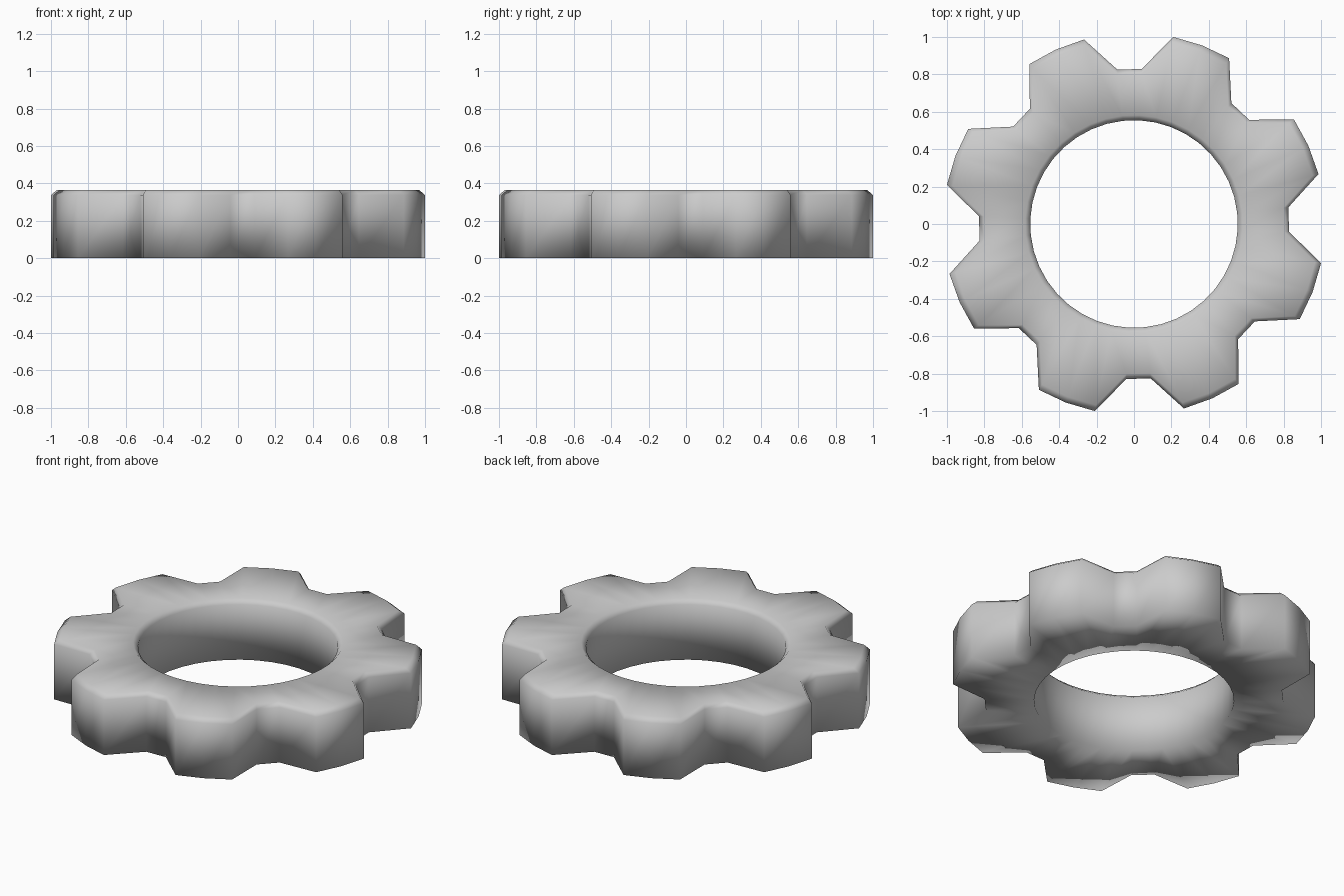
import bpy, bmesh
from math import sin, cos, radians

if "Cube" in bpy.data.objects:
    bpy.data.objects.remove(bpy.data.objects["Cube"])

TEETH, HEIGHT = 8, 0.365
R_HOLE, R_ROOT, R_TIP = 0.555, 0.83, 1.0218
PHASE = 24.15      # angle of the first tooth centre
BEVEL = 0.027

bm = bmesh.new()

def column(radius, angle):
    """Bottom and top vertex at a polar position."""
    x, y = radius * cos(angle), radius * sin(angle)
    return bm.verts.new((x, y, 0)), bm.verts.new((x, y, HEIGHT))

# Five steps per tooth: root, tip, tip middle, tip, root
inner, outer = [], []
for t in range(TEETH):
    for k, r in enumerate((R_ROOT, R_TIP, R_TIP, R_TIP, R_ROOT)):
        a = radians(PHASE + 45 * t + 9 * (k - 2))
        inner.append(column(R_HOLE, a))
        outer.append(column(r, a))

# Ring faces: top, bottom, outer wall, hole wall; note the upper rims
rims = []
n = len(outer)
for i in range(n):
    j = (i + 1) % n
    (ib, it), (jb, jt) = inner[i], inner[j]
    (ob, ot), (pb, pt) = outer[i], outer[j]
    bm.faces.new((it, ot, pt, jt))
    bm.faces.new((ib, jb, pb, ob))
    bm.faces.new((ob, pb, pt, ot))
    bm.faces.new((jb, ib, it, jt))
    rims += [bm.edges.get((it, jt)), bm.edges.get((ot, pt))]

# Chamfer along the upper rims
bmesh.ops.bevel(bm, geom=rims, offset=BEVEL, segments=1, affect='EDGES',
                profile=0.5, loop_slide=True)
bmesh.ops.recalc_face_normals(bm, faces=bm.faces[:])
for f in bm.faces:
    f.smooth = True

mesh = bpy.data.meshes.new("gear_ring")
bm.to_mesh(mesh)
bm.free()
bpy.context.collection.objects.link(bpy.data.objects.new("gear_ring", mesh))
